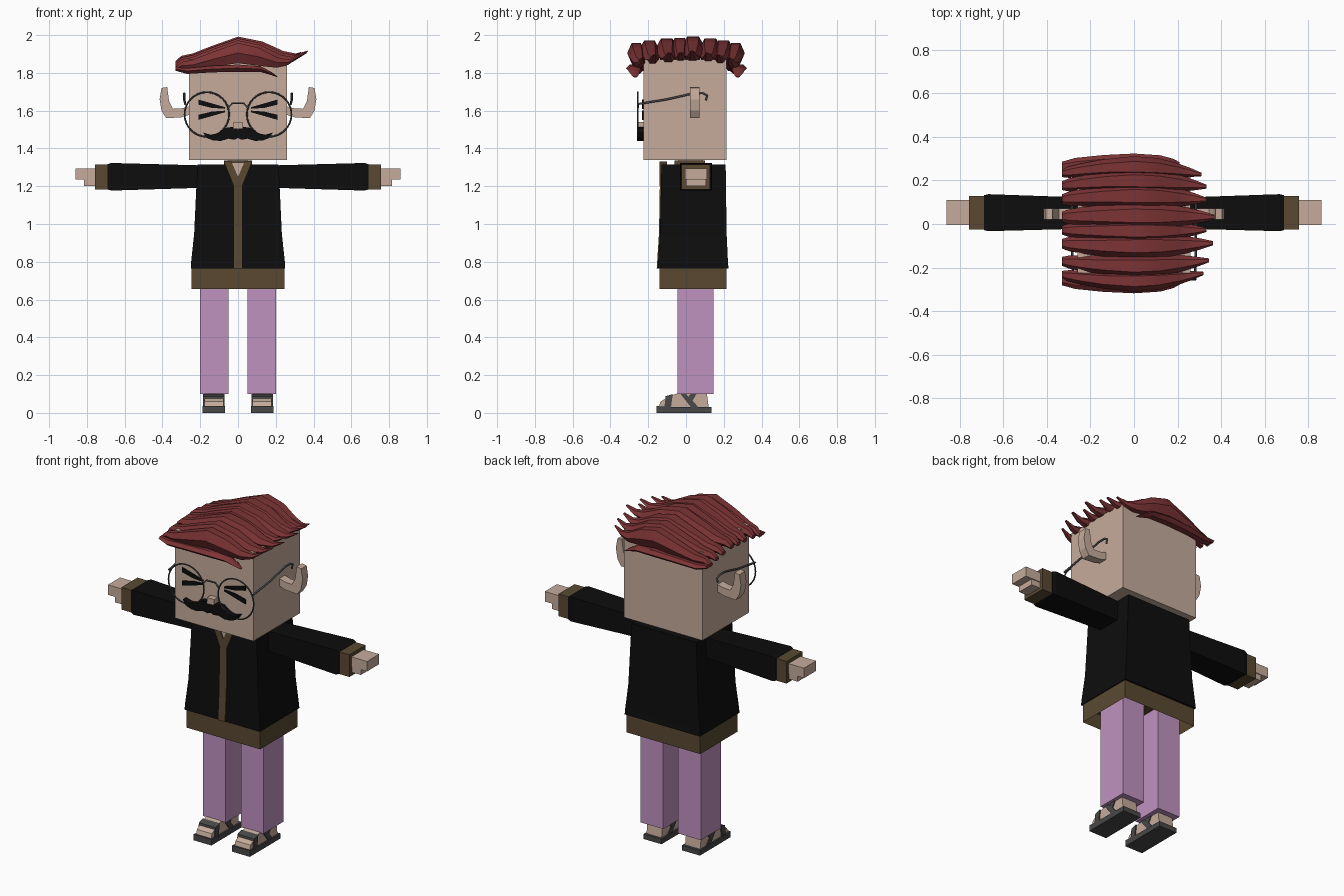
import bpy, bmesh, math
from mathutils import Vector

cube = bpy.data.objects.get("Cube")
if cube:
    bpy.data.objects.remove(cube, do_unlink=True)


def material(name, r, g, b):
    m = bpy.data.materials.new(name)
    m.use_nodes = True
    m.diffuse_color = (r, g, b, 1)
    node = m.node_tree.nodes["Principled BSDF"]
    node.inputs["Base Color"].default_value = (r, g, b, 1)
    node.inputs["Roughness"].default_value = 0.8
    return m


SKIN = material("skin", .56, .41, .33)
BLACK = material("black", .004, .004, .004)
BROWN = material("brown", .10, .066, .031)
LILAC = material("lilac", .53, .29, .53)
GREY = material("dark_grey", .065, .065, .068)
HAIR = material("dark_red", .20, .033, .035)
SIDES = (("left", 1), ("right", -1))


def finish(name, bm, mat):
    bmesh.ops.recalc_face_normals(bm, faces=bm.faces)
    me = bpy.data.meshes.new(name)
    bm.to_mesh(me)
    bm.free()
    me.materials.append(mat)
    ob = bpy.data.objects.new(name, me)
    bpy.context.collection.objects.link(ob)
    return ob


def skin_rings(bm, rings):
    """Join rings of points into a closed tube with end caps."""
    loops = [[bm.verts.new(p) for p in r] for r in rings]
    n = len(loops[0])
    for a, b in zip(loops, loops[1:]):
        for i in range(n):
            j = (i + 1) % n
            bm.faces.new((a[i], a[j], b[j], b[i]))
    bm.faces.new(loops[0])
    bm.faces.new(loops[-1])


def loft(name, mat, sections, axis="z", s=1):
    """Rectangles (t, a0, a1, b0, b1) stacked along an axis."""
    bm = bmesh.new()
    rings = []
    for t, a0, a1, b0, b1 in sections:
        ring = [(a0, b0), (a1, b0), (a1, b1), (a0, b1)]
        rings.append([(a * s, b, t) if axis == "z" else (t * s, a, b) for a, b in ring])
    skin_rings(bm, rings)
    return finish(name, bm, mat)


def box(name, mat, xs, ys, zs, s=1):
    return loft(name, mat, [(z, *xs, *ys) for z in zs], "z", s)


def prism(name, mat, outline, lo, hi, plane="xz", s=1):
    """Outline in a plane, extruded between lo and hi."""
    bm = bmesh.new()
    if plane == "xz":
        rings = [[(a * s, d, b) for a, b in outline] for d in (lo, hi)]
    else:
        rings = [[(d * s, a, b) for a, b in outline] for d in (lo, hi)]
    skin_rings(bm, rings)
    return finish(name, bm, mat)


def wire(name, mat, points, radius):
    cu = bpy.data.curves.new(name, "CURVE")
    cu.dimensions = "3D"
    cu.bevel_depth = radius
    cu.bevel_resolution = 1
    sp = cu.splines.new("POLY")
    sp.points.add(len(points) - 1)
    for p, co in zip(sp.points, points):
        p.co = (*co, 1)
    cu.materials.append(mat)
    ob = bpy.data.objects.new(name, cu)
    bpy.context.collection.objects.link(ob)
    return ob


# Head and neck
box("head", SKIN, (-.26, .26), (-.225, .215), (1.34, 1.87))
box("neck", SKIN, (-.05, .05), (-.04, .09), (1.28, 1.35))
box("nose", SKIN, (-.024, .024), (-.26, -.22), (1.505, 1.54))

# Jacket body, collar, zip strip
loft("jacket", BLACK, [(.765, -.25, .25, -.15, .225), (.8, -.248, .248, -.148, .222),
                       (.95, -.232, .232, -.138, .215), (1.315, -.215, .215, -.13, .21)])
loft("zip_strip", BROWN, [(.765, -.022, .022, -.155, -.1), (.95, -.022, .022, -.143, -.1),
                          (1.24, -.022, .022, -.138, -.1)])
box("collar", BROWN, (-.075, .075), (-.06, .1), (1.3, 1.335))
prism("throat", SKIN, [(-.05, 1.325), (.05, 1.325), (0, 1.235)], -.135, -.1)

# Hem band with a hollow underside
hem = box("hem", BROWN, (-.245, .245), (-.14, .215), (.655, .768))
bm = bmesh.new()
bm.from_mesh(hem.data)
bm.faces.ensure_lookup_table()
under = min(bm.faces, key=lambda f: f.calc_center_median().z)
bmesh.ops.inset_region(bm, faces=[under], thickness=.02)
for v in under.verts:
    v.co.z += .08
bm.to_mesh(hem.data)
bm.free()

for side, s in SIDES:
    # Lapel, sleeve, cuff and hand
    prism(side + "_lapel", BROWN, [(.075, 1.33), (.035, 1.33), (0, 1.25), (0, 1.2), (.022, 1.2)],
          -.141, -.1, s=s)
    loft(side + "_sleeve", BLACK, [(.18, -.02, .12, 1.192, 1.31), (.67, -.033, .137, 1.177, 1.323),
                                   (.69, -.028, .132, 1.183, 1.317)], "x", s)
    box(side + "_cuff", BROWN, (.68, .757), (-.025, .128), (1.182, 1.315), s)
    box(side + "_fingers", SKIN, (.74, .86), (-.005, .11), (1.235, 1.295), s)
    box(side + "_palm", SKIN, (.74, .815), (0, .105), (1.2, 1.24), s)

    # Leg, foot and sandal
    box(side + "_leg", LILAC, (.05, .2), (-.045, .145), (.1, .75), s)
    prism(side + "_foot", SKIN, [(-.145, .03), (-.135, .06), (-.085, .09), (-.04, .105), (.11, .105),
                                 (.12, .03)], .078, .178, "yz", s)
    prism(side + "_sole", GREY, [(-.155, 0), (.135, 0), (.135, .03), (-.1, .032), (-.155, .036)],
          .068, .187, "yz", s)
    prism(side + "_toe_strap", GREY, [(-.115, .025), (-.08, .025), (-.07, .1), (-.108, .088)],
          .072, .184, "yz", s)
    prism(side + "_ankle_strap", GREY, [(.03, .025), (.07, .025), (.035, .065), (.06, .108),
                                        (.03, .108), (.012, .085), (-.005, .108), (-.035, .108)],
          .073, .183, "yz", s)

    # Ear curling outward
    prism(side + "_ear", SKIN, [(.25, 1.625), (.25, 1.58), (.3, 1.565), (.38, 1.56), (.405, 1.6),
                                (.415, 1.66), (.405, 1.72), (.375, 1.725), (.365, 1.65),
                                (.345, 1.61), (.3, 1.612)], .02, .072, s=s)

    # Squeezed-shut eye made of two wedges
    for part, d in (("upper", 1), ("lower", -1)):
        prism(f"{side}_eye_{part}", BLACK,
              [(.07, 1.605 + d * .005), (.14, 1.605 + d * .01), (.21, 1.605 + d * .027),
               (.21, 1.605 + d * .054), (.07, 1.605 + d * .014)], -.232, -.223, s=s)

    # Moustache half
    prism(side + "_moustache", BLACK, [(0, 1.5), (.03, 1.514), (.07, 1.508), (.11, 1.48), (.145, 1.472),
                                       (.185, 1.485), (.165, 1.455), (.13, 1.442), (.09, 1.44),
                                       (.05, 1.452), (.02, 1.446), (0, 1.455)], -.26, -.22, s=s)

    # Round lens frame and temple
    bpy.ops.mesh.primitive_torus_add(major_segments=32, minor_segments=6, major_radius=.118,
                                     minor_radius=.0045, location=(s * .165, -.255, 1.58),
                                     rotation=(math.pi / 2, 0, 0))
    ring = bpy.context.object
    ring.name = side + "_lens_frame"
    ring.data.materials.append(GREY)
    bpy.ops.object.shade_smooth_by_angle()
    wire(side + "_temple", GREY, [(s * .28, -.255, 1.635), (s * .284, -.1, 1.66), (s * .284, .04, 1.692),
                                  (s * .284, .09, 1.692), (s * .284, .112, 1.68),
                                  (s * .284, .105, 1.655)], .006)

wire("glasses_bridge", GREY, [(-.052, -.255, 1.615), (-.03, -.255, 1.64), (.03, -.255, 1.64),
                              (.052, -.255, 1.615)], .005)


# Hair: swept strands, each a hexagonal tube tapering to a tip
SWEEP = [(-.33, 1.85, .012), (-.3, 1.868, .022), (-.24, 1.872, .032), (-.14, 1.9, .045),
         (0, 1.935, .062), (.13, 1.915, .055), (.24, 1.885, .032), (.31, 1.886, .015), (.37, 1.912, .003)]
LOW = [(-.33, 1.82, .01), (-.27, 1.81, .018), (-.14, 1.82, .02), (0, 1.825, .022),
       (.12, 1.82, .018), (.18, 1.795, .009), (.21, 1.778, .002)]


def strand(name, path, y, width, dz=0.0, reach=1.0, bulge=0.0):
    bm = bmesh.new()
    rings = []
    thick = max(h for x, z, h in path)
    for x, z, h in path:
        w = width * (h / thick) ** .6
        cy = y * (1 + bulge * (math.cos(x * 4.2) - .5))
        cx = x * reach if x > 0 else x
        rings.append([(cx, cy + w * math.cos(a), z + dz + h * math.sin(a))
                      for a in (math.pi * k / 3 for k in range(6))])
    skin_rings(bm, rings)
    ob = finish(name, bm, HAIR)
    bpy.context.view_layer.objects.active = ob
    bpy.ops.object.select_all(action="DESELECT")
    ob.select_set(True)
    bpy.ops.object.shade_smooth_by_angle(angle=math.radians(35))


# Offset across the head, half width, drop, reach of the tip
TOP = [(-.245, .048, -.03, .86), (-.18, .055, -.016, .93), (-.095, .06, -.006, .98), (-.03, .055, -.004, .9),
       (.035, .062, .003, 1), (.12, .06, -.006, .9), (.185, .055, -.016, .9), (.245, .048, -.03, .84)]
for i, (y, w, dz, reach) in enumerate(TOP):
    strand(f"hair_strand_{i + 1}", SWEEP, y, w, dz, reach, .15)
for name, y in (("front", -.265), ("back", .27)):
    strand(name + "_fringe", LOW, y, .04, 0, 1, .1)
